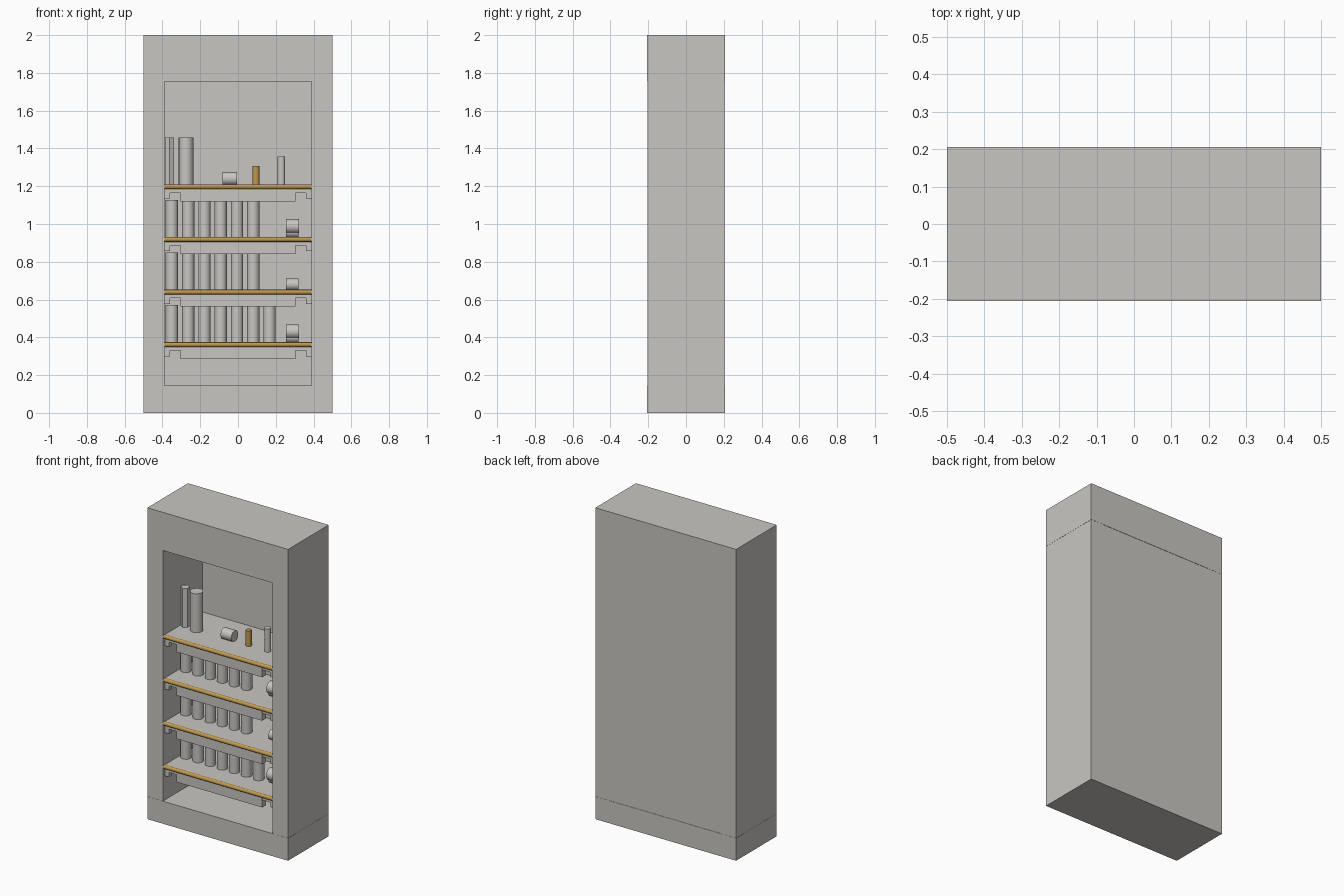
import bpy, math

if "Cube" in bpy.data.objects:
    bpy.data.objects.remove(bpy.data.objects["Cube"])


def material(name, rgb):
    m = bpy.data.materials.new(name)
    m.diffuse_color = (*rgb, 1)
    m.use_nodes = True
    m.node_tree.nodes["Principled BSDF"].inputs["Base Color"].default_value = m.diffuse_color
    return m


GREY = material("warm_grey", (0.58, 0.565, 0.535))
GOLD = material("gold", (0.52, 0.32, 0.08))


def box(name, x0, x1, y0, y1, z0, z1, mat=GREY):
    bpy.ops.mesh.primitive_cube_add(size=1, location=((x0 + x1) / 2, (y0 + y1) / 2, (z0 + z1) / 2))
    o = bpy.context.object
    o.name = name
    o.scale = (x1 - x0, y1 - y0, z1 - z0)
    bpy.ops.object.transform_apply(location=False, rotation=False, scale=True)
    o.data.materials.append(mat)
    return o


def cyl(name, x, y, z, r, length, mat=GREY, lying=False, sides=24):
    """Upright cylinder standing on z, or one lying along x and centred on z."""
    bpy.ops.mesh.primitive_cylinder_add(
        vertices=sides, radius=r, depth=length,
        location=(x, y, z if lying else z + length / 2),
        rotation=(0, math.pi / 2 if lying else 0, 0))
    o = bpy.context.object
    o.name = name
    o.data.materials.append(mat)
    if sides > 8:
        bpy.ops.object.shade_smooth_by_angle(angle=math.radians(35))
    return o


D = 0.206   # half depth
W = 0.39    # half width of the opening

# Cabinet body
box("plinth", -0.5, 0.5, -D, D, 0, 0.145)
box("header", -0.5, 0.5, -D, D, 1.755, 2.0)
for side, s in (("left", -1), ("right", 1)):
    a, b = sorted((s * W, s * 0.499))
    box(side + "_column", a, b, -D + 0.001, D - 0.001, 0.145, 1.755)
box("back_panel", -W, W, D - 0.011, D - 0.002, 0.145, 1.755)
box("upper_back_board", -0.38, 0.375, D - 0.017, D - 0.011, 1.415, 1.755)

# Shelves: board, gold front rail, valance and side brackets
shelf_tops = [0.374, 0.652, 0.931, 1.21]
for i, t in enumerate(shelf_tops):
    n = "shelf_%d" % (i + 1)
    box(n + "_board", -W, W, -D + 0.014, D - 0.011, t - 0.022, t - 0.003)
    cyl(n + "_gold_rail", 0, -D + 0.014, t - 0.0125, 0.0125, 2 * W, GOLD, True, 16)
    box(n + "_valance", -0.305, 0.305, -0.19, -0.15, t - 0.09, t - 0.022)
    for side, s in (("left", -1), ("right", 1)):
        a, b = sorted((s * W, s * 0.305))
        box(n + "_%s_bracket" % side, a, b, -0.185, -0.155, t - 0.045, t - 0.022)
        a, b = sorted((s * W, s * 0.36))
        box(n + "_%s_bracket_foot" % side, a, b, -0.185, -0.155, t - 0.075, t - 0.045)

# Rows of bottles and stacked rolls on the lower three shelves
Y = -0.027
for i, count in enumerate((7, 6, 6)):
    t = shelf_tops[i] - 0.003
    for k in range(count):
        cyl("shelf_%d_bottle_%d" % (i + 1, k + 1), -0.35 + k * 0.0862, Y, t, 0.0325, 0.2)
    cyl("shelf_%d_roll" % (i + 1), 0.288, Y, t + 0.031, 0.031, 0.066, lying=True)
    if i != 1:
        cyl("shelf_%d_upper_roll" % (i + 1), 0.288, Y - 0.012, t + 0.06, 0.038, 0.068, lying=True)

# Objects on the top shelf
t = shelf_tops[3] - 0.003
cyl("faceted_canister", -0.362, Y + 0.01, t, 0.027, 0.25, sides=6)
cyl("tall_canister", -0.275, Y, t, 0.039, 0.25, sides=16)
cyl("lying_jar", -0.043, Y, t + 0.033, 0.035, 0.076, lying=True)
cyl("gold_tube", 0.095, Y, t, 0.018, 0.1, GOLD)
cyl("slim_vial", 0.23, Y, t, 0.02, 0.15, sides=12)
